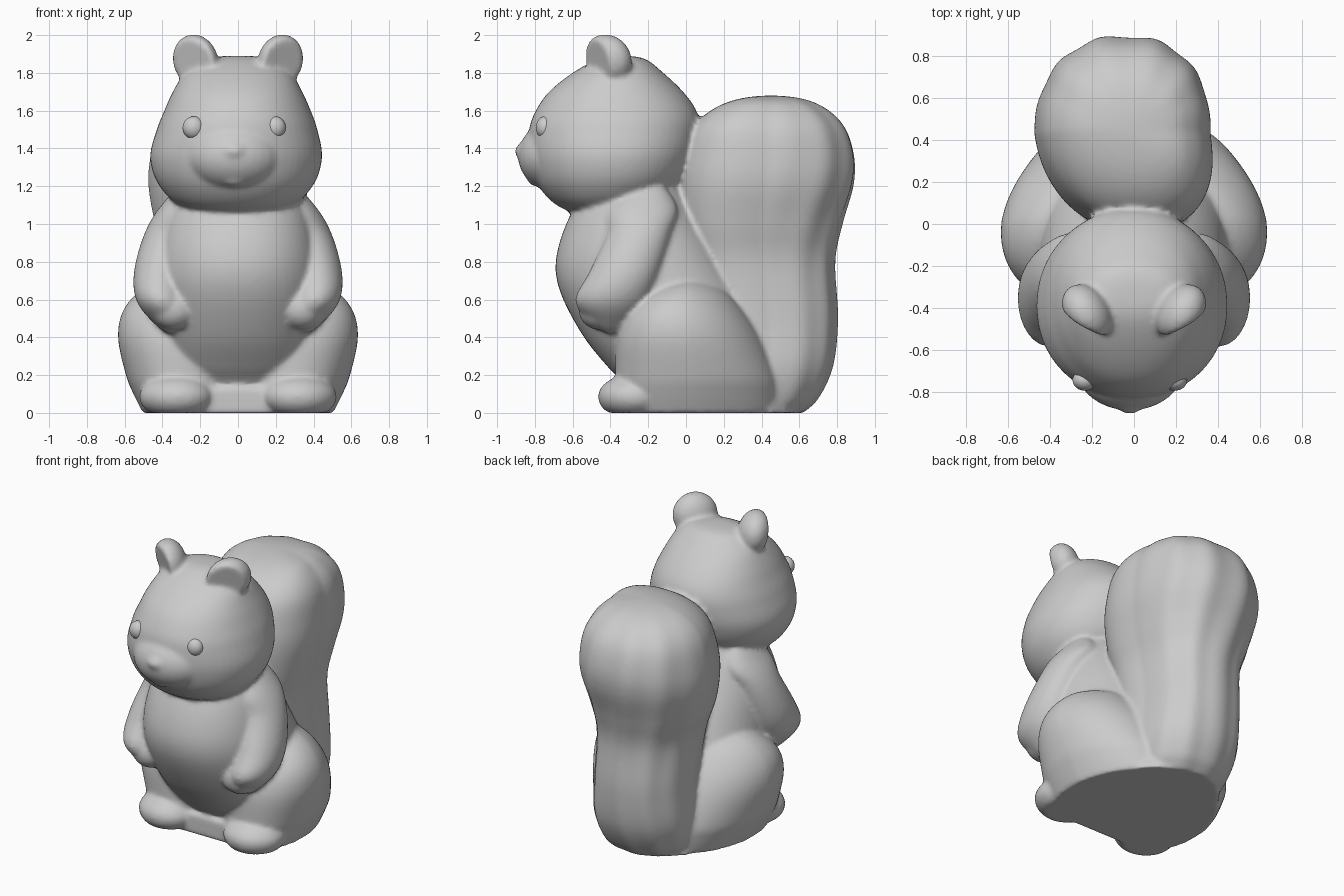
import bpy, bmesh, math
from mathutils import Matrix, Vector, Euler

if "Cube" in bpy.data.objects:
    bpy.data.objects.remove(bpy.data.objects["Cube"])


def finish(bm, name, angle=50):
    bmesh.ops.recalc_face_normals(bm, faces=bm.faces)
    me = bpy.data.meshes.new(name)
    bm.to_mesh(me)
    bm.free()
    ob = bpy.data.objects.new(name, me)
    bpy.context.collection.objects.link(ob)
    bpy.ops.object.select_all(action='DESELECT')
    ob.select_set(True)
    bpy.context.view_layer.objects.active = ob
    bpy.ops.object.shade_smooth_by_angle(angle=math.radians(angle))
    return ob


def spline(a, b, c, d, t):
    return [0.5 * (2 * q + (r - p) * t + (2 * p - 5 * q + 4 * r - s) * t * t
                   + (3 * q - p - 3 * r + s) * t ** 3) for p, q, r, s in zip(a, b, c, d)]


def ghost(end, nxt):
    # Beyond a tip the rings turn inside out (round dome); beyond a flat end they continue straight
    z, y0, y1, x0, x1 = nxt
    if abs(end[3] - end[4]) < 1e-4:
        return (z, y1, y0, x1, x0)
    return tuple(2 * e - n for e, n in zip(end, nxt))


def loft(name, rings, side=1, power=2.0, groove=0.0, shift=(0, 0), seg=56, steps=6):
    """Rings are (z, y front, y back, x min, x max); shift moves the front / back sideways."""
    full = [ghost(rings[0], rings[1])] + rings + [ghost(rings[-1], rings[-2])]
    path = [spline(*full[i:i + 4], k / steps) for i in range(len(rings) - 1) for k in range(steps)]
    path.append(list(rings[-1]))
    bm = bmesh.new()
    loops = []
    for z, y0, y1, x0, x1 in path:
        loop = []
        for k in range(seg):
            a = 2 * math.pi * k / seg
            c, s = math.cos(a), math.sin(a)
            g = 1 + groove * max(0, s + 0.25) * math.cos(11 * a + 1.5 * math.sin(3 * z))
            ux = math.copysign(abs(c) ** (2 / power), c) * g
            uy = math.copysign(abs(s) ** (2 / power), s) * g
            drift = (max(0, -uy) * shift[0] + max(0, uy) * shift[1]) * min(1, 4 * (x1 - x0))
            loop.append(bm.verts.new((side * ((x0 + x1) / 2 + ux * (x1 - x0) / 2 + drift),
                                      (y0 + y1) / 2 + uy * (y1 - y0) / 2, max(z, 0))))
        loops.append(loop)
    for a, b in zip(loops, loops[1:]):
        for k in range(seg):
            j = (k + 1) % seg
            bm.faces.new((a[k], a[j], b[j], b[k]))
    bm.faces.new(loops[0])
    bm.faces.new(loops[-1])
    bmesh.ops.remove_doubles(bm, verts=bm.verts, dist=1e-4)
    return finish(bm, name)


def blob(name, loc, radii, rot=(0, 0, 0), side=1, dent=None):
    """Ellipsoid, flattened at the ground; dent = (direction, depth) hollows one face."""
    bm = bmesh.new()
    bmesh.ops.create_uvsphere(bm, u_segments=32, v_segments=20, radius=1)
    if dent:
        d = Vector(dent[0]).normalized()
        for v in bm.verts:
            v.co -= d * dent[1] * max(0, v.co.dot(d) - 0.45) / 0.55
    m = Matrix.LocRotScale(Vector(loc), Euler([math.radians(r) for r in rot]), Vector(radii))
    for v in bm.verts:
        v.co = m @ v.co
        v.co.x *= side
        v.co.z = max(v.co.z, 0)
    return finish(bm, name)


# Torso
parts = [loft("torso", [
    (0, -.26, .60, -.40, .40), (.15, -.33, .56, -.42, .42), (.25, -.42, .51, -.44, .44),
    (.4, -.54, .45, -.45, .45), (.6, -.65, .35, -.455, .455), (.75, -.69, .26, -.445, .445),
    (.9, -.67, .17, -.42, .42), (1.07, -.60, .06, -.37, .37), (1.2, -.5, -.02, -.30, .30)], power=2.15)]

# Head
parts.append(loft("head", [
    (1.05, -.48, -.48, -.01, -.01), (1.085, -.66, -.20, -.28, .26),
    (1.2, -.78, -.03, -.415, .395), (1.35, -.83, .05, -.465, .445),
    (1.5, -.83, .075, -.43, .42), (1.6, -.795, .055, -.39, .385),
    (1.7, -.725, -.015, -.345, .34), (1.8, -.60, -.12, -.28, .28),
    (1.875, -.46, -.22, -.17, .17), (1.89, -.35, -.35, 0, 0)], power=2.1))
parts += [blob("muzzle", (-.02, -.68, 1.36), (.26, .21, .19)),
          blob("nose", (-.02, -.86, 1.385), (.065, .045, .045)),
          blob("lower_lip", (-.02, -.795, 1.24), (.07, .045, .04))]

# Tail, its front drifting sideways behind the head
parts.append(loft("tail", [
    (0, .05, .62, -.29, .24), (.08, .05, .70, -.33, .28), (.25, .08, .775, -.36, .30),
    (.5, .08, .80, -.36, .28), (.8, .02, .785, -.38, .28), (1.0, -.03, .825, -.44, .32),
    (1.2, -.04, .885, -.475, .36), (1.35, -.02, .893, -.465, .36), (1.5, .03, .85, -.425, .335),
    (1.6, .13, .76, -.345, .27), (1.66, .27, .63, -.22, .17), (1.68, .45, .45, -.03, -.03)],
    power=2.25, groove=0.013, shift=(.08, .01), seg=88))

# Low base between the feet
bm = bmesh.new()
bmesh.ops.create_cube(bm, size=1, matrix=Matrix.LocRotScale(Vector((.02, -.17, .065)), None, Vector((.5, .36, .13))))
parts.append(finish(bm, "base_bridge", 40))

# Paired limbs, ears and eyes
for s, tag in ((-1, "left"), (1, "right")):
    parts += [
        loft("haunch_" + tag, [
            (0, -.36, .50, -.05, .50), (.1, -.375, .50, -.07, .55), (.2, -.375, .485, -.08, .59),
            (.4, -.365, .40, -.10, .632), (.55, -.29, .30, .0, .60),
            (.66, -.14, .19, .15, .49), (.71, .04, .04, .32, .32)], side=s, power=2.15,
            shift=(.04, -.08)),
        loft("arm_" + tag, [
            (1.25, -.2, -.2, .25, .25), (1.1, -.41, -.05, .17, .405), (.95, -.42, -.08, .24, .495),
            (.75, -.51, -.14, .28, .55), (.6, -.585, -.20, .27, .54), (.49, -.52, -.28, .26, .46),
            (.42, -.40, -.40, .36, .36)], side=s),
        blob("hand_" + tag, (.34, -.46, .55), (.12, .11, .11), side=s),
        blob("foot_" + tag, (.325, -.28, .085), (.20, .185, .12), rot=(0, 0, 18), side=s),
        blob("ear_" + tag, (.225, -.42, 1.865), (.105, .145, .14), rot=(0, 12, -35), side=s,
             dent=((.85, -.5, 0), .55))]
    blob("eye_" + tag, (.215 - .02 * s, -.745, 1.51), (.058, .05, .06), side=s)

# Fuse the parts into one softly blended cast figure; the eyes stay separate
bpy.ops.object.select_all(action='DESELECT')
for ob in parts:
    ob.select_set(True)
bpy.context.view_layer.objects.active = parts[0]
bpy.ops.object.join()
figure = parts[0]
figure.name = figure.data.name = "squirrel_body"
remesh = figure.modifiers.new("Fuse", 'REMESH')
remesh.mode = 'VOXEL'
remesh.voxel_size = 0.015
remesh.use_smooth_shade = True
smooth = figure.modifiers.new("Soften", 'SMOOTH')
smooth.factor = 0.5
smooth.iterations = 5
